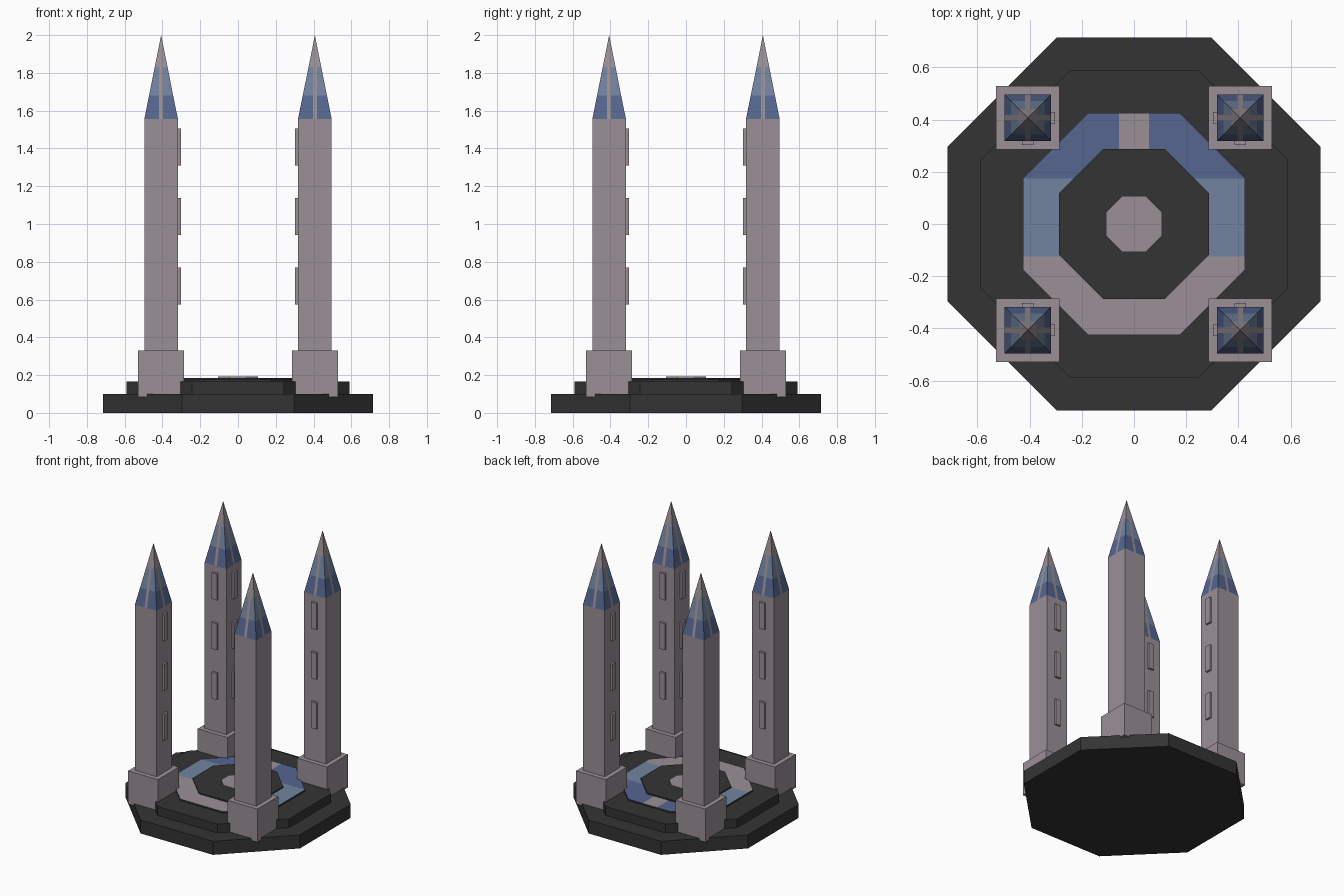
import bpy
import bmesh
from math import pi, cos
from mathutils import Matrix, Vector

if "Cube" in bpy.data.objects:
    bpy.data.objects.remove(bpy.data.objects["Cube"], do_unlink=True)


def material(name, color):
    m = bpy.data.materials.new(name)
    m.use_nodes = True
    m.diffuse_color = (*color, 1)
    bsdf = next(n for n in m.node_tree.nodes if n.type == 'BSDF_PRINCIPLED')
    bsdf.inputs["Base Color"].default_value = (*color, 1)
    return m


STONE = material("mauve stone", (0.325, 0.28, 0.31))
DARK = material("charcoal", (0.034, 0.034, 0.034))
NAVY = material("deep blue", (0.093, 0.133, 0.28))
SKY = material("pale blue", (0.168, 0.231, 0.35))


def prism(name, sides, half, z0, z1, mats, half_top=None, centre=(0, 0), cuts=(), rule=None):
    """Flat-sided prism or pyramid; cuts are (axis, offset), rule picks a material per face."""
    half_top = half if half_top is None else half_top
    k = 1 / cos(pi / sides)
    bm = bmesh.new()
    bmesh.ops.create_cone(bm, cap_ends=True, segments=sides, radius1=half * k,
                          radius2=half_top * k, depth=z1 - z0,
                          matrix=Matrix.Translation((0, 0, (z0 + z1) / 2))
                          @ Matrix.Rotation(pi / sides, 4, 'Z'))
    bmesh.ops.remove_doubles(bm, verts=bm.verts, dist=1e-5)
    for axis, offset in cuts:
        normal = Vector((0, 0, 0))
        normal[axis] = 1
        bmesh.ops.bisect_plane(bm, geom=bm.verts[:] + bm.edges[:] + bm.faces[:],
                               dist=1e-6, plane_co=normal * offset, plane_no=normal)
    bm.normal_update()
    if rule:
        for f in bm.faces:
            f.material_index = rule(f.calc_center_median(), f.normal)
    return finish(name, bm, mats, (*centre, 0))


def finish(name, bm, mats, location=(0, 0, 0)):
    mesh = bpy.data.meshes.new(name)
    bm.to_mesh(mesh)
    bm.free()
    for m in mats:
        mesh.materials.append(m)
    ob = bpy.data.objects.new(name, mesh)
    ob.location = location
    bpy.context.collection.objects.link(ob)
    return ob


def box(name, centre, size, mat):
    bm = bmesh.new()
    bmesh.ops.create_cube(bm, size=1, matrix=Matrix.Translation(centre)
                          @ Matrix.Diagonal((*size, 1)))
    return finish(name, bm, [mat])


# Stepped octagonal platform
prism("platform_base", 8, 0.715, 0, 0.10, [DARK])
prism("platform_step", 8, 0.59, 0.10, 0.165, [DARK])


# Coloured floor ring: stone front, pale sides, deep blue back with a stone path
def ring_rule(c, n):
    if n.z < 0.5:
        return 0
    if c.y < -0.125:
        return 1
    if c.y < 0.176:
        return 2
    return 1 if abs(c.x) < 0.058 else 3


prism("floor_ring", 8, 0.425, 0.165, 0.176, [DARK, STONE, SKY, NAVY],
      cuts=[(1, -0.125), (1, 0.175), (0, -0.058), (0, 0.058)], rule=ring_rule)
prism("inner_floor", 8, 0.287, 0.165, 0.185, [DARK])
prism("centre_disc", 8, 0.107, 0.18, 0.192, [STONE])


# Banded spire with a thin stone stripe down each side
def spire_rule(c, n):
    if n.z < 0 or c.z > 1.83 or min(abs(c.x), abs(c.y)) < 0.01:
        return 0
    return 1 if c.z > 1.68 else 2


SPIRE_CUTS = [(2, 1.68), (2, 1.83), (0, -0.01), (0, 0.01), (1, -0.01), (1, 0.01)]
P, W = 0.407, 0.089

# Four corner towers with panels on their inward faces
for sx, side in ((1, "left"), (-1, "right")):
    for sy, end in ((-1, "front"), (1, "back")):
        tag = f"{end}_{side}"
        at = (sx * P, sy * P)
        prism(f"{tag}_pedestal", 4, 0.122, 0.085, 0.33, [STONE], centre=at)
        prism(f"{tag}_tower", 4, W, 0.33, 1.555, [STONE], centre=at)
        prism(f"{tag}_spire", 4, W, 1.555, 2.0, [STONE, SKY, NAVY], half_top=0,
              centre=at, cuts=SPIRE_CUTS, rule=spire_rule)
        for i in range(3):
            z = 0.672 + i * 0.368
            inner = P - W + 0.005
            box(f"{tag}_side_panel_{i + 1}", (sx * inner, sy * P, z), (0.04, 0.044, 0.195), STONE)
            box(f"{tag}_end_panel_{i + 1}", (sx * P, sy * inner, z), (0.044, 0.04, 0.195), STONE)
